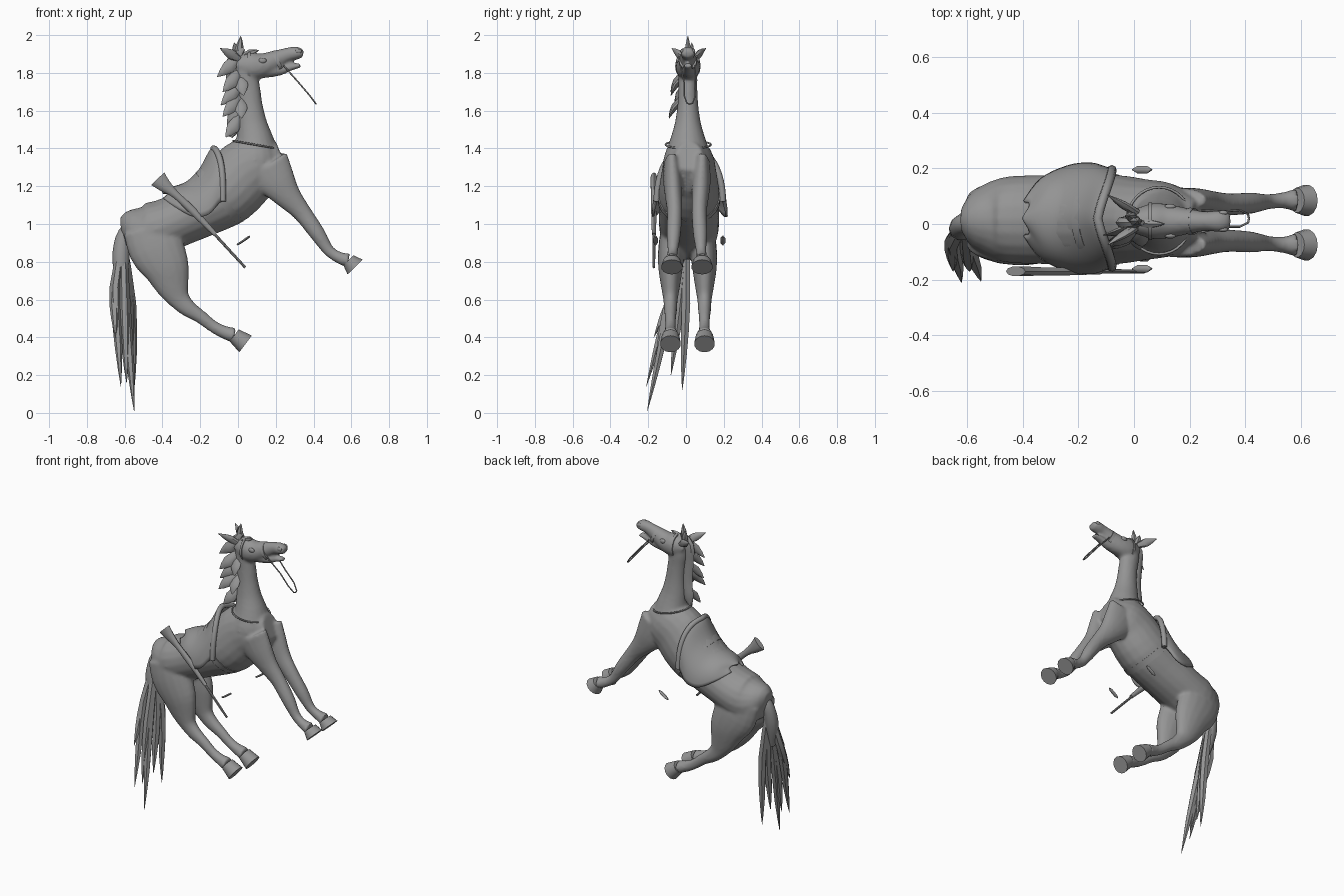
import bpy, bmesh, math
from mathutils import Vector

old = bpy.data.objects.get("Cube")
if old:
    bpy.data.objects.remove(old, do_unlink=True)

CM = 0.01  # all measures below are in hundredths of a unit
grey = bpy.data.materials.new("plain_grey")
grey.use_nodes = True
tone = (0.3, 0.3, 0.3, 1)
grey.diffuse_color = tone
grey.node_tree.nodes["Principled BSDF"].inputs["Base Color"].default_value = tone


def spline(secs, steps):
    """Catmull-Rom subdivision of a list of sections."""
    out = []
    for i in range(len(secs) - 1):
        a, b, c, d = (secs[max(i - 1, 0)], secs[i], secs[i + 1], secs[min(i + 2, len(secs) - 1)])
        for k in range(steps):
            t = k / steps
            out.append([0.5 * (2 * q + (r - p) * t + (2 * p - 5 * q + 4 * r - s) * t * t
                               + (3 * q - p - 3 * r + s) * t ** 3)
                        for p, q, r, s in zip(a, b, c, d)])
    return out + [list(secs[-1])]


def loft(bm, secs, sides=16, steps=3):
    """Closed tube through sections (x, y, z, half height, half width)."""
    secs = spline(secs, steps)
    centres = [Vector(s[:3]) for s in secs]
    rings = []
    for i, s in enumerate(secs):
        tangent = (centres[min(i + 1, len(secs) - 1)] - centres[max(i - 1, 0)]).normalized()
        up = tangent.cross(Vector((0, 1, 0))).normalized()
        side = up.cross(tangent)
        ring = []
        for k in range(sides):
            a = math.tau * k / sides
            p = centres[i] + up * max(s[3], .1) * math.cos(a) + side * max(s[4], .1) * math.sin(a)
            ring.append(bm.verts.new(p * CM))
        rings.append(ring)
    faces = [bm.faces.new((r[k], r[(k + 1) % sides], q[(k + 1) % sides], q[k]))
             for r, q in zip(rings, rings[1:]) for k in range(sides)]
    faces += [bm.faces.new(rings[0]), bm.faces.new(rings[-1])]
    bmesh.ops.recalc_face_normals(bm, faces=faces)


def finish(name, bm, sharp=40):
    for f in bm.faces:
        f.smooth = True
    for e in bm.edges:
        e.smooth = len(e.link_faces) < 2 or e.calc_face_angle(0) < math.radians(sharp)
    mesh = bpy.data.meshes.new(name)
    bm.to_mesh(mesh)
    bm.free()
    mesh.materials.append(grey)
    ob = bpy.data.objects.new(name, mesh)
    bpy.context.collection.objects.link(ob)
    return ob


def part(name, secs, sides=16, steps=3):
    bm = bmesh.new()
    loft(bm, secs, sides, steps)
    return finish(name, bm)


def tube(name, pts, radius, cyclic=False):
    cu = bpy.data.curves.new(name, "CURVE")
    cu.dimensions = "3D"
    cu.bevel_depth = radius * CM
    cu.bevel_resolution = 2
    cu.use_fill_caps = True
    sp = cu.splines.new("POLY")
    sp.points.add(len(pts) - 1)
    for p, co in zip(sp.points, pts):
        p.co = (*(Vector(co) * CM), 1)
    sp.use_cyclic_u = cyclic
    cu.materials.append(grey)
    bpy.context.collection.objects.link(bpy.data.objects.new(name, cu))


def at_y(y, secs):
    """Place flat sections (x, z, height, width) at one y."""
    return [(x, y, z, h, w) for x, z, h, w in secs]


def flip(secs, side, mid):
    return [(s[0], mid + side * s[1], *s[2:]) for s in secs]


# body, neck, head and legs, fused into one skin
trunk = at_y(1.6, [(-62, 98, 5, 4), (-58, 98, 10, 10), (-48, 96, 15, 15), (-34, 101, 14, 16),
                   (-19, 109, 16, 16), (-6, 117, 18, 16), (4, 127, 18, 14.5),
                   (13, 132, 16, 13), (23, 136, 8, 7)])
neck = at_y(1, [(8, 124, 14, 12), (9, 134, 14, 13), (9, 143, 10.5, 10), (7.5, 153, 8, 7),
                (6.5, 163, 6.5, 5.5), (5.5, 172, 6.2, 5), (4, 180, 6, 5), (2, 186, 4, 4)])
head = at_y(1, [(-1, 184, 4, 4), (2, 184, 6, 5), (7, 183.5, 7.5, 6.5), (13, 184, 6.5, 6),
                (20, 187, 5, 4.5), (26, 189.5, 3.8, 3.5), (31, 190.5, 3.5, 4), (34.5, 190, 2, 3)])
jaw = at_y(1, [(12, 181, 4, 4.5), (22, 181.5, 3, 3), (28, 183, 1.8, 2.6), (33, 184, 1.4, 2)])
foreleg = [(15, 8, 131, 13, 4.5), (21, 7.5, 122, 10, 5), (27, 7, 114, 7, 4.5), (34, 6.5, 106, 5, 4),
           (42, 7, 95, 4.2, 3.8), (48, 7.5, 86, 3, 2.8), (54, 8, 82, 3.2, 3),
           (58.5, 8, 80.8, 3.8, 4.5), (62, 8, 77.2, 5.6, 5.7)]
hindleg = [(-46, 8, 98, 15, 6), (-43, 8.5, 87, 15, 7), (-38, 9, 77, 12.5, 6.5), (-34.5, 9, 67, 9, 5),
           (-31, 9, 60, 5.8, 3.8), (-26, 9, 55, 4.5, 3.5), (-20, 9, 51, 3.6, 3),
           (-13.5, 9, 46, 3.2, 2.8), (-8, 9, 43, 3.4, 3.2), (-2, 9, 41, 4, 4.5), (4, 9, 36.5, 5.5, 5.5)]
skin = bmesh.new()
for secs in (trunk, neck, head, jaw):
    loft(skin, secs, 20)
for side, word in ((1, "left"), (-1, "right")):
    for leg, kind, mid in ((foreleg, "front", .5), (hindleg, "rear", .8)):
        placed = flip(leg, side, mid)
        loft(skin, placed[:-1])
        part(f"{word}_{kind}_hoof", placed[-2:], 14)
horse = finish("horse_body", skin)
fuse = horse.modifiers.new("fuse", "REMESH")
fuse.mode = "VOXEL"
fuse.voxel_size = CM
fuse.use_smooth_shade = True
soften = horse.modifiers.new("soften", "SMOOTH")
soften.factor = 0.5
soften.iterations = 4

# ears, eyes and nostrils
for side, word in ((1, "left"), (-1, "right")):
    part(word + "_ear", flip([(1, 2.5, 187, 1.5, 1.5), (-4, 5.5, 190, 2.6, 1.4),
                              (-9.5, 9, 193, .1, .1)], side, 1.5), 8)
    for name, x, y, z, r in (("_eye", 13, 5.2, 186.5, 1.5), ("_nostril", 32, 3, 191.5, 1.3)):
        bm = bmesh.new()
        bmesh.ops.create_uvsphere(bm, u_segments=12, v_segments=8, radius=r * CM)
        ob = finish(word + name, bm)
        ob.location = Vector((x, 1 + side * y, z)) * CM
        ob.scale = (1.4, .7, 1)

# mane: crest along the neck, with pointed locks falling to the right
part("mane_crest", at_y(.5, [(3, 193, 1, 1), (-2, 186, 4, 2.5), (-2, 175, 4, 2),
                             (-1, 162, 4, 2), (-2, 152, 4, 2), (-4, 146, 1, 1)]), 8)
for i, (x, z, y) in enumerate([(-11, 178, -4), (-8, 170, -8), (-9, 163, -6), (-8, 157, -9),
                               (-6.5, 146, -6), (3, 168, -8), (2, 156, -9)]):
    part(f"mane_lock_{i}", [(1, 0, z + 11, 2, 1.5), ((x + 1) / 2, y * .7, z + 5, 3.5, 1.4),
                            (x, y, z, .2, .2)], 6, 2)
for i, (x, y, z) in enumerate([(1.5, 1, 199.5), (-2, 3, 196), (11, 0, 192)]):
    part(f"forelock_{i}", [(0, 1, 186, 2.5, 2), (x * .6, y, (z + 189) / 2, 2, 1.5),
                           (x, y, z, .1, .1)], 6, 2)

# tail: a dock with long pointed strands
part("tail_dock", [(-57, 1, 98, 4, 4), (-61, 0, 92, 4, 4), (-62, -2, 80, 4.5, 4), (-61, -4, 66, 2, 2)], 10)
strands = [((-65, -7, 66), (-62, -21, 14)), ((-59.5, -8, 58), (-55, -20.5, 1)),
           ((-58, -3, 58), (-57, -8, 20)), ((-56.5, 0, 58), (-55, -2, 12)),
           ((-65.5, -6, 66), (-65, -17, 40)), ((-60, -10, 55), (-59, -17, 16))]
for i, (mid, tip) in enumerate(strands):
    low = [m + (t - m) * .6 for m, t in zip(mid, tip)]
    part(f"tail_strand_{i}", [(-61, 0, 91, 2, 2), (*mid, 2.6, 2.6), (*low, 2, 1.8), (*tip, .1, .1)], 6, 2)

# saddle: shell draped over the back, with a rolled pommel edge
stations = spline([(-40, 116.5, 6, 3), (-35, 119, 14, 10), (-27, 122, 18.5, 18),
                   (-20, 129, 19.5, 24), (-15, 138, 18, 27), (-13, 140, 17.5, 28)], 4)


def drape(s):
    arc = []
    for k in range(25):
        a = math.pi * (k / 24 - .5)
        down = s[3] * (1 - math.cos(a))
        arc.append((s[0] + .18 * down + 2.5 * math.sin(2 * abs(a)),
                    2 + s[2] * math.copysign(abs(math.sin(a)) ** .85, a), s[1] - down))
    return arc


bm = bmesh.new()
rows = [[bm.verts.new(Vector(p) * CM) for p in drape(s)] for s in stations]
for r, q in zip(rows, rows[1:]):
    for k in range(24):
        bm.faces.new((r[k], q[k], q[k + 1], r[k + 1]))
bmesh.ops.recalc_face_normals(bm, faces=bm.faces)
saddle = finish("saddle", bm)
thick = saddle.modifiers.new("thickness", "SOLIDIFY")
thick.thickness = 1.2 * CM
thick.offset = 0
tube("saddle_pommel", drape(stations[-1]), 1.7)

# straps around belly, chest and head
part("girth", at_y(1.6, [(-11.5, 113.3, 17.6, 16.7), (-8.5, 115.7, 18.2, 16.7)]), 24, 1)
part("noseband", at_y(1, [(20, 186, 5.8, 4.9), (21.8, 186.8, 5.6, 4.7)]), 16, 1)
part("cheek_band", at_y(1, [(5, 183.6, 7.7, 6.6), (6.5, 183.6, 8, 6.8)]), 16, 1)
ring = [math.tau * k / 32 for k in range(32)]
tube("breast_strap", [(9 + 11.5 * math.cos(a), 1.2 + 12 * math.sin(a), 142 - 2 * math.cos(a))
                      for a in ring], .5, True)

# reins hanging from the mouth to a loop
tube("reins", [(24, 5, 184), (32, 4.5, 175), (38, 5, 168), (41, 3.5, 164), (41.3, 2, 163.5),
               (41, .5, 164), (38, -1, 168), (32, -1, 175), (24, -3, 184)], .4)

# stirrups
for side, word in ((1, "left"), (-1, "right")):
    part(word + "_stirrup", flip([(-.5, 17.8, 89, .5, .3), (1.2, 17.8, 90, .6, 1.3),
                                  (4.8, 17.8, 92.5, .6, 1.3), (6.3, 17.8, 93.5, .5, .3)], side, 1.7), 8, 1)

# long gun slung on the right side: stock and barrel
part("gun_stock", at_y(-17, [(-42.5, 124, 4.8, 1.8), (-39, 120.5, 3.6, 1.8), (-33, 115.5, 2, 1.5),
                             (-24, 107, 2, 1.5), (-12, 94.5, 1.2, 1.1)]), 10)
part("gun_barrel", at_y(-17, [(-16, 98.5, .8, .8), (3.8, 77, .7, .7)]), 8, 1)
